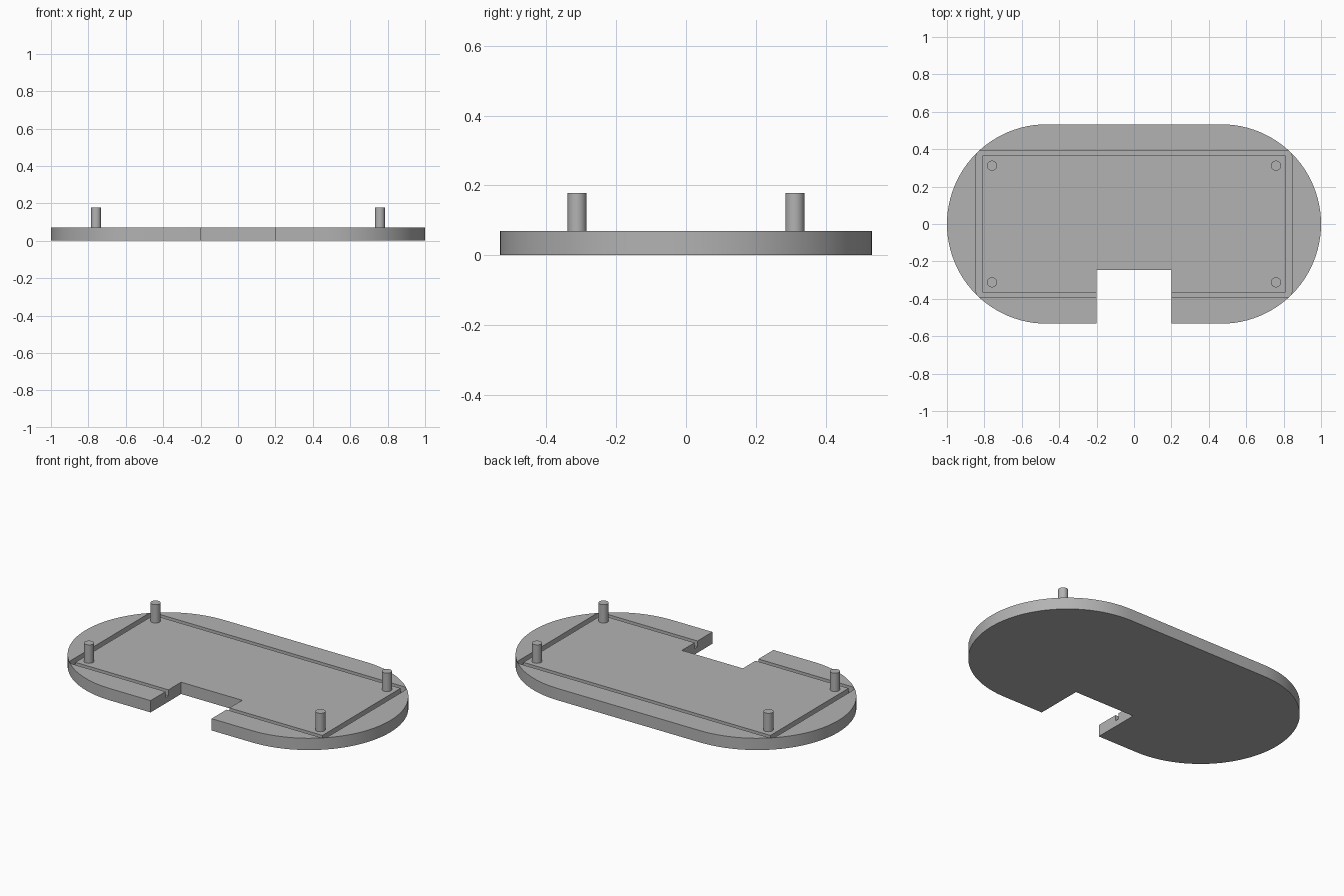
import bpy, bmesh, math
from mathutils import Vector

if "Cube" in bpy.data.objects:
    bpy.data.objects.remove(bpy.data.objects["Cube"], do_unlink=True)

PLATE_H, GROOVE_D, PIN_TOP = 0.07, 0.035, 0.179
HALF_W = 0.533

grey = bpy.data.materials.new("plain grey")
grey.use_nodes = True
colour = (0.45, 0.45, 0.45, 1)
grey.diffuse_color = colour
grey.node_tree.nodes["Principled BSDF"].inputs["Base Color"].default_value = colour


def prism(name, outline, z0, z1):
    """Extrude a flat outline from z0 up to z1."""
    bm = bmesh.new()
    face = bm.faces.new([bm.verts.new((x, y, z0)) for x, y in outline])
    top = bmesh.ops.extrude_face_region(bm, geom=[face])["geom"]
    bmesh.ops.translate(bm, vec=Vector((0, 0, z1 - z0)),
                        verts=[v for v in top if isinstance(v, bmesh.types.BMVert)])
    bmesh.ops.recalc_face_normals(bm, faces=bm.faces)
    mesh = bpy.data.meshes.new(name)
    bm.to_mesh(mesh)
    bm.free()
    obj = bpy.data.objects.new(name, mesh)
    bpy.context.collection.objects.link(obj)
    mesh.materials.append(grey)
    return obj


def rounded(hx, hy, r, steps):
    """Outline of a rectangle with round corners."""
    pts = []
    for q, (sx, sy) in enumerate([(1, 1), (-1, 1), (-1, -1), (1, -1)]):
        for i in range(steps + 1):
            a = math.pi / 2 * (q + i / steps)
            p = (sx * (hx - r) + r * math.cos(a), sy * (hy - r) + r * math.sin(a))
            if not pts or math.dist(p, pts[-1]) > 1e-5:
                pts.append(p)
    if math.dist(pts[0], pts[-1]) < 1e-5:
        pts.pop()
    return pts


def box(x0, x1, y0, y1):
    return [(x0, y0), (x1, y0), (x1, y1), (x0, y1)]


def select_only(obj):
    bpy.ops.object.select_all(action="DESELECT")
    obj.select_set(True)
    bpy.context.view_layer.objects.active = obj


def combine(target, tool, operation):
    """Apply a boolean and discard the tool."""
    select_only(target)
    mod = target.modifiers.new(operation.lower(), "BOOLEAN")
    mod.operation, mod.object, mod.solver = operation, tool, "EXACT"
    bpy.ops.object.modifier_apply(modifier=mod.name)
    bpy.data.objects.remove(tool, do_unlink=True)


# Base plate with round ends
plate = prism("base_plate", rounded(1, HALF_W, HALF_W, 24), 0, PLATE_H)

# Groove: round-cornered pocket, refilled by a square-cornered plateau
pocket = prism("pocket", rounded(0.844, 0.393, 0.032, 6), PLATE_H - GROOVE_D, 0.2)
combine(plate, pocket, "DIFFERENCE")
plateau = prism("plateau", box(-0.81, 0.81, -0.366, 0.366), PLATE_H / 4, PLATE_H)
combine(plate, plateau, "UNION")

# Front notch
notch = prism("notch", box(-0.2, 0.2, -1, -0.247), -0.1, 0.2)
combine(plate, notch, "DIFFERENCE")

# Corner pins
parts = [plate]
for sx, side in ((1, "left"), (-1, "right")):
    for sy, end in ((-1, "front"), (1, "back")):
        pin = prism(f"{end}_{side}_pin", rounded(0.027, 0.027, 0.027, 8), PLATE_H - 0.01, PIN_TOP)
        pin.location = (sx * 0.759, sy * 0.312, 0)
        parts.append(pin)

for obj in parts:
    select_only(obj)
    bpy.ops.object.shade_smooth_by_angle(angle=math.radians(30))
